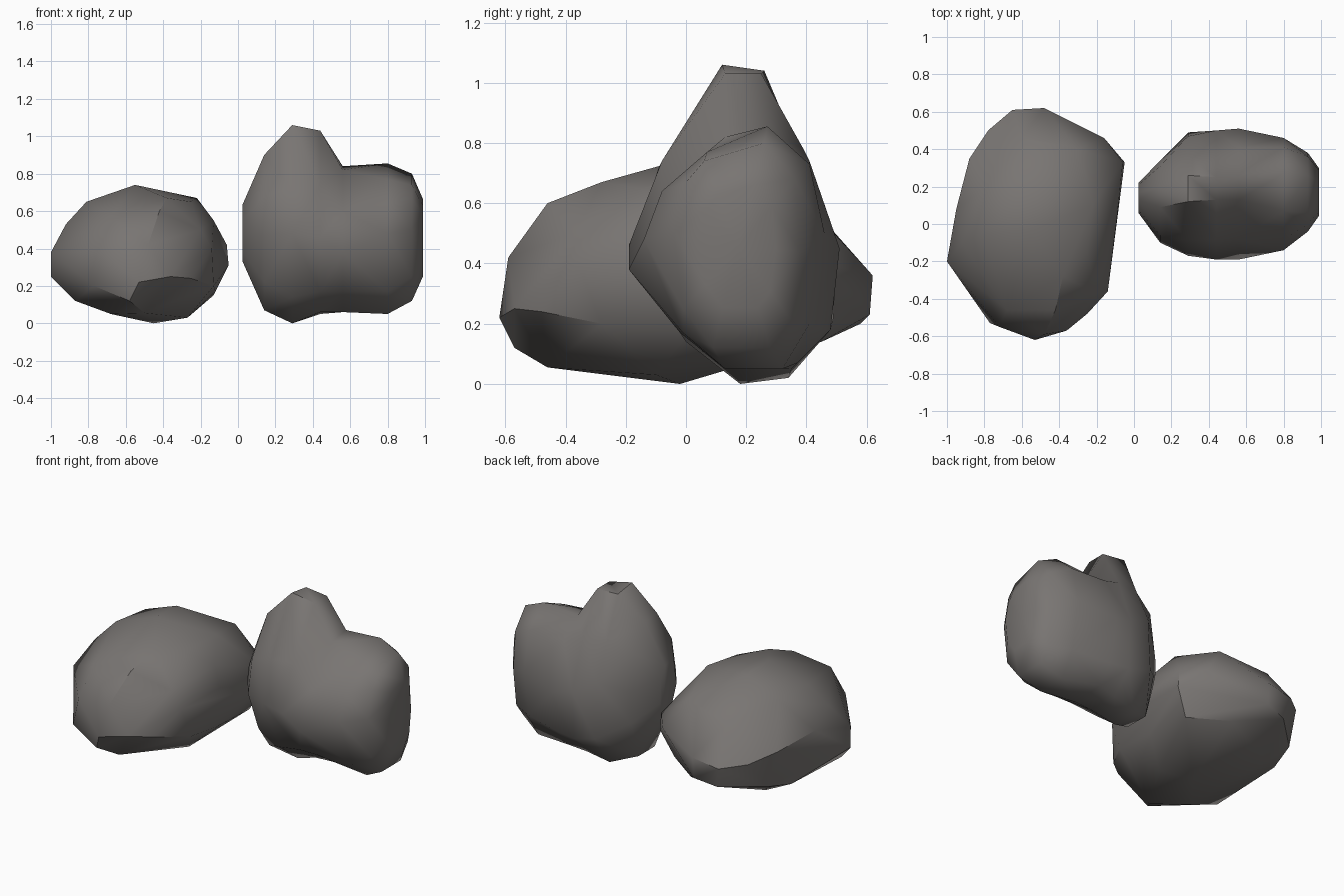
import bpy
import bmesh
import math
from mathutils import Vector

default_cube = bpy.data.objects.get("Cube")
if default_cube:
    bpy.data.objects.remove(default_cube, do_unlink=True)

# Shared stone colour
stone = bpy.data.materials.new("grey_stone")
stone.use_nodes = True
stone_colour = (0.19, 0.178, 0.17, 1)
stone.diffuse_color = stone_colour
shader = next(n for n in stone.node_tree.nodes if n.type == "BSDF_PRINCIPLED")
shader.inputs["Base Color"].default_value = stone_colour
shader.inputs["Roughness"].default_value = 0.9


def finish(bm, name, sharp_angle):
    """Turn the bmesh into a smooth-shaded stone object with sharp creases."""
    bmesh.ops.recalc_face_normals(bm, faces=bm.faces)
    mesh = bpy.data.meshes.new(name)
    bm.to_mesh(mesh)
    bm.free()
    mesh.materials.append(stone)
    rock = bpy.data.objects.new(name, mesh)
    bpy.context.collection.objects.link(rock)
    bpy.ops.object.select_all(action="DESELECT")
    rock.select_set(True)
    bpy.context.view_layer.objects.active = rock
    bpy.ops.object.shade_smooth_by_angle(angle=math.radians(sharp_angle))


def hull_rock(name, corners, sharp_angle):
    """Convex boulder stretched over its corner points."""
    bm = bmesh.new()
    for corner in corners:
        bm.verts.new(corner)
    bmesh.ops.convex_hull(bm, input=bm.verts)
    loose = [v for v in bm.verts if not v.link_faces]
    bmesh.ops.delete(bm, geom=loose, context="VERTS")
    finish(bm, name, sharp_angle)


def centre_of(ring):
    return sum(ring, Vector()) / len(ring)


def end_ring(ring, x, scale):
    """Shrunken copy of a cross-section that rounds off one end."""
    shrunk = [centre_of(ring).lerp(point, scale) for point in ring]
    return [Vector((x, p.y, p.z)) for p in shrunk]


def loft_rock(name, sections, left_end, right_end, dent, sharp_angle):
    """Boulder skinned over (y, z) cross-sections along x, dented at the right."""
    rings = [[Vector((x, y, z)) for y, z in outline] for x, outline in sections]
    rings.insert(0, end_ring(rings[0], *left_end))
    rings.append(end_ring(rings[-1], *right_end))
    bm = bmesh.new()
    loops = [[bm.verts.new(point) for point in ring] for ring in rings]
    for a, b in zip(loops, loops[1:]):
        for i in range(len(a)):
            bm.faces.new((a[i - 1], a[i], b[i], b[i - 1]))
    bm.faces.new(loops[0])
    # Hollow right end
    hollow = bm.verts.new(centre_of(rings[-1]) - Vector((dent, 0, 0)))
    last = loops[-1]
    for i in range(len(last)):
        bm.faces.new((last[i - 1], last[i], hollow))
    bmesh.ops.triangulate(bm, faces=bm.faces, quad_method="SHORT_EDGE")
    finish(bm, name, sharp_angle)


# Low rounded boulder: crown, front, sides, back and underside corners
low_corners = [
    (-.55, -.03, .74), (-.55, .18, .73), (-.81, -.05, .65), (-.78, .2, .64),
    (-.22, .1, .67), (-.25, -.15, .65), (-.38, -.28, .67),
    (-.68, -.46, .57), (-.42, -.46, .6), (-.2, -.37, .5),
    (-.72, -.55, .38), (-.48, -.59, .42), (-.53, -.62, .22), (-.36, -.57, .25),
    (-.77, -.53, .2), (-.25, -.48, .24), (-.58, -.57, .12),
    (-.14, -.36, .4), (-.13, -.28, .2), (-.05, .33, .31), (-.06, .33, .42),
    (-.16, .46, .4), (-.13, .3, .15), (-.1, -.04, .42), (-.13, -.04, .55),
    (-.12, 0, .17),
    (-1, -.2, .38), (-1, -.2, .25), (-.95, .08, .45), (-.92, -.1, .53),
    (-.88, .35, .4), (-.87, -.3, .12), (-.78, .5, .35),
    (-.87, .2, .14), (-.83, .38, .18),
    (-.6, .46, .54), (-.42, .43, .57), (-.3, .4, .6), (-.3, .5, .4),
    (-.65, .61, .33), (-.48, .62, .36), (-.48, .61, .23), (-.62, .58, .2),
    (-.68, -.3, .05), (-.45, -.02, 0), (-.27, -.1, .03), (-.5, -.46, .055),
    (-.75, .28, .1), (-.35, .45, .14),
]
hull_rock("low_boulder", low_corners, 35)

# Tall boulder: each section runs from the top, down the back, up the front
tall_sections = [
    (.14, [(.09, .9), (.2, .88), (.31, .72), (.34, .5), (.34, .3),
           (.27, .07), (.11, .07), (0, .22), (-.1, .47), (-.06, .68)]),
    (.29, [(.12, 1.06), (.26, 1.04), (.37, .78), (.47, .56), (.49, .22),
           (.34, .02), (.18, 0), (0, .14), (-.17, .48), (-.09, .72)]),
    (.44, [(.13, 1.03), (.25, 1.03), (.39, .78), (.5, .48), (.48, .18),
           (.35, .05), (.14, .06), (-.02, .17), (-.19, .46), (-.08, .74)]),
    (.56, [(.13, .82), (.27, .84), (.41, .74), (.51, .45), (.46, .18),
           (.37, .07), (.15, .06), (-.02, .17), (-.19, .38), (-.08, .6)]),
    (.8, [(.07, .77), (.27, .855), (.41, .73), (.46, .5), (.41, .2),
          (.32, .05), (.13, .05), (-.01, .17), (-.14, .48), (-.08, .64)]),
    (.93, [(.06, .74), (.26, .8), (.36, .68), (.38, .44), (.35, .21),
           (.28, .12), (.09, .12), (-.01, .25), (-.04, .5), (0, .67)]),
]
loft_rock("tall_boulder", tall_sections, (.025, .37), (.99, .6), .015, 55)
